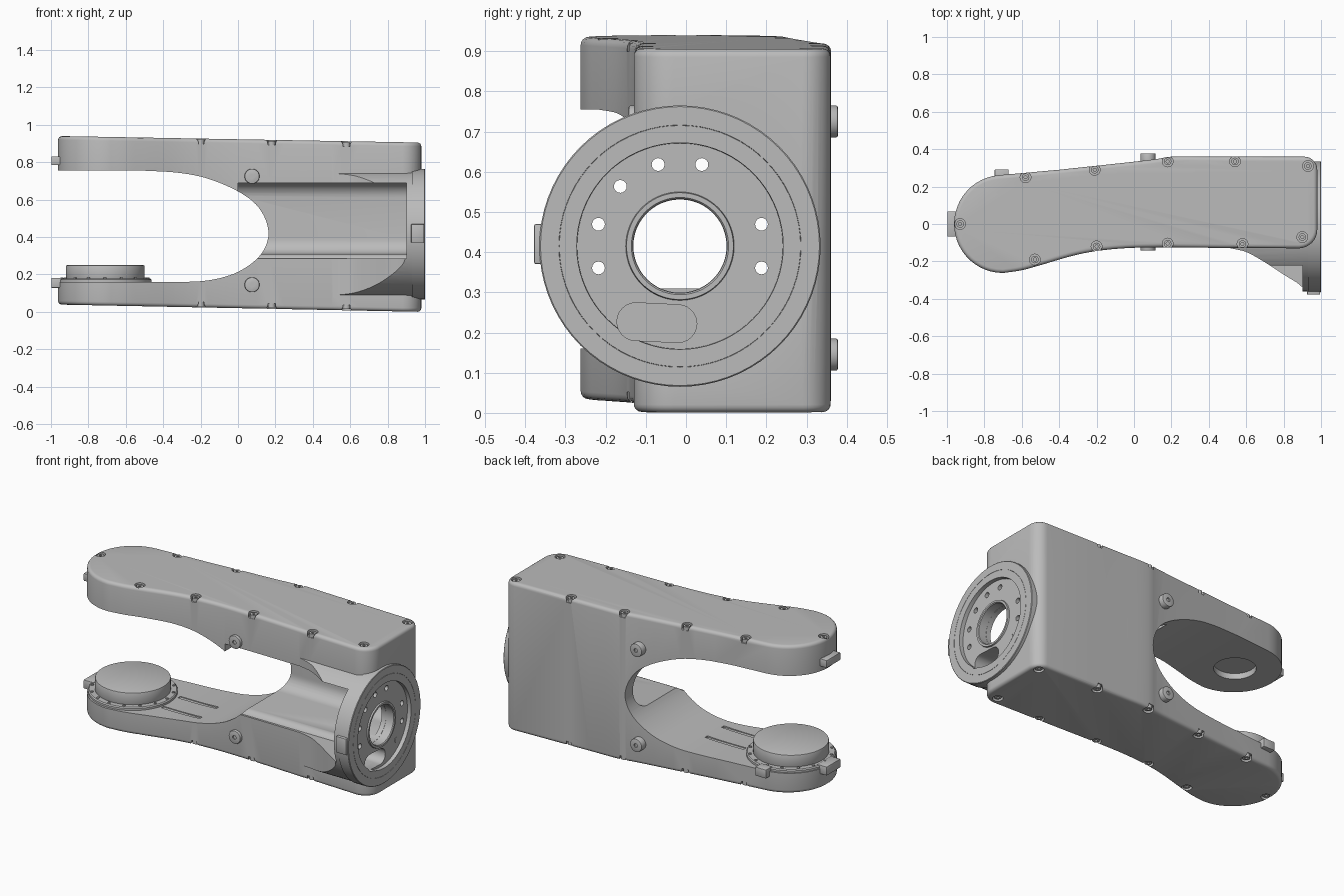
import bpy, bmesh, math
from mathutils import Vector, Matrix

if "Cube" in bpy.data.objects:
    bpy.data.objects.remove(bpy.data.objects["Cube"])

grey = bpy.data.materials.new("machined_grey")
grey.use_nodes = True
colour = (0.5, 0.5, 0.5, 1)
grey.diffuse_color = colour
grey.node_tree.nodes["Principled BSDF"].inputs["Base Color"].default_value = colour

AXIS_Y, AXIS_Z = -0.015, 0.415   # flange axis
WRIST = -0.71                    # fork joint position


def finish(bm, name):
    bmesh.ops.recalc_face_normals(bm, faces=bm.faces)
    mesh = bpy.data.meshes.new(name)
    bm.to_mesh(mesh)
    bm.free()
    mesh.materials.append(grey)
    ob = bpy.data.objects.new(name, mesh)
    bpy.context.collection.objects.link(ob)
    return ob


def prism(name, pts, axis, lo, hi):
    """Extrude a 2D outline along an axis."""
    place = {"x": lambda a, b, t: (t, a, b), "y": lambda a, b, t: (a, t, b),
             "z": lambda a, b, t: (a, b, t)}[axis]
    bm = bmesh.new()
    base = [bm.verts.new(place(a, b, lo)) for a, b in pts]
    top = [bm.verts.new(place(a, b, hi)) for a, b in pts]
    bm.faces.new(base)
    bm.faces.new(top)
    for i in range(len(pts)):
        j = (i + 1) % len(pts)
        bm.faces.new((base[i], base[j], top[j], top[i]))
    return finish(bm, name)


def arc(cx, cy, r, start, end, n=12):
    steps = [math.radians(start + (end - start) * i / n) for i in range(n + 1)]
    return [(cx + r * math.cos(a), cy + r * math.sin(a)) for a in steps]


def cyl(name, axis, a, b, r, lo, hi, n=32):
    return prism(name, arc(a, b, r, 0, 360 - 360 / n, n - 1), axis, lo, hi)


def spline(pts, n=5):
    """Smooth curve through a few points."""
    v = [Vector(p) for p in pts]
    v = [v[0] * 2 - v[1]] + v + [v[-1] * 2 - v[-2]]
    out = []
    for p, q, r, s in zip(v, v[1:], v[2:], v[3:]):
        for i in range(n):
            t = i / n
            w = (2 * q + (r - p) * t + (2 * p - 5 * q + 4 * r - s) * t * t
                 + (3 * q - p - 3 * r + s) * t ** 3) / 2
            out.append(tuple(w))
    return out + [tuple(pts[-1])]


def combine(ob, others, op="DIFFERENCE"):
    """Apply booleans; an empty result is retried with the other solver, else undone."""
    bpy.context.view_layer.objects.active = ob
    for other in others:
        for solver in ("EXACT", "MANIFOLD"):
            before = ob.data.copy()
            mod = ob.modifiers.new("cut", "BOOLEAN")
            mod.operation, mod.object, mod.solver = op, other, solver
            bpy.ops.object.modifier_apply(modifier=mod.name)
            if len(ob.data.polygons) > 3:
                bpy.data.meshes.remove(before)
                break
            ob.data = before
        bpy.data.objects.remove(other)


def bevel(ob, test, width, segments):
    bm = bmesh.new()
    bm.from_mesh(ob.data)
    bmesh.ops.bevel(bm, geom=[e for e in bm.edges if test(e)], offset=width,
                    segments=segments, profile=0.5, affect="EDGES", clamp_overlap=False)
    bm.to_mesh(ob.data)
    bm.free()


def rim(e):
    return abs(e.calc_face_angle(0)) > 1.2


def lathe(name, profile, centre, axis, n=72):
    """Revolve a closed (height, radius) profile."""
    bm = bmesh.new()
    rings = []
    for i in range(n):
        a = 2 * math.pi * i / n
        rings.append([bm.verts.new((r * math.cos(a), r * math.sin(a), h)) for h, r in profile])
    for i in range(n):
        p, q = rings[i], rings[(i + 1) % n]
        for k in range(len(profile)):
            m = (k + 1) % len(profile)
            bm.faces.new((p[k], q[k], q[m], p[m]))
    turn = Matrix.Rotation(math.pi / 2, 4, "Y") if axis == "x" else Matrix()
    bmesh.ops.transform(bm, matrix=Matrix.Translation(centre) @ turn, verts=bm.verts)
    return finish(bm, name)


def top_z(x):
    return 0.923 - 0.018 * x


def bottom_z(x):
    return 0.02 - 0.02 * x


# Fork body: plan outline with sloping, rounded top and bottom
outline = spline([(0.88, -0.13), (0.5, -0.128), (0.1, -0.125), (-0.12, -0.135), (-0.3, -0.163),
                  (-0.5, -0.22), (-0.6, -0.247), (-0.7, -0.262)])
outline += arc(-0.7, 0, 0.262, 262, 96, 24)
outline += spline([(-0.4, 0.29), (0.08, 0.342), (0.2, 0.36), (0.4, 0.36)], 4)
outline += arc(0.91, 0.29, 0.07, 90, 0, 8) + arc(0.88, -0.03, 0.1, 0, -85, 8)
body = prism("fork_body", outline, "z", 0, 1)
for v in body.data.vertices:
    v.co.z = top_z(v.co.x) if v.co.z > 0.5 else bottom_z(v.co.x)
bevel(body, rim, 0.02, 4)

# Fork opening
slot = [(-1.3, 0.755)] + spline([(-0.5, 0.755), (-0.33, 0.745), (-0.18, 0.718), (-0.03, 0.66),
                                 (0.08, 0.59), (0.14, 0.51), (0.163, 0.42), (0.14, 0.335),
                                 (0.08, 0.265), (-0.02, 0.205), (-0.15, 0.17), (-0.3, 0.16),
                                 (-0.5, 0.16)]) + [(-1.3, 0.16)]
combine(body, [prism("slot_cutter", slot, "y", -1, 1)])

# Flared neck that joins the body to the flange
flare = spline([(0.46, -0.1), (0.5, -0.125), (0.6, -0.15), (0.7, -0.205), (0.8, -0.27), (0.88, -0.32),
                (0.9, -0.345)]) + [(0.9, -0.4), (0.95, -0.4), (0.95, 0.3), (0.46, 0.3)]
neck = prism("neck", flare, "z", 0.05, 0.8)
combine(neck, [cyl("neck_round", "x", AXIS_Y, AXIS_Z, 0.345, 0.3, 0.96, 72)], "INTERSECT")
combine(body, [neck], "UNION")

# Side channel, flange seat, bore and end holes
channel = [(-0.6, 0.69)] + arc(0.2, 0.61, 0.08, 90, 0, 8) + arc(0.2, 0.39, 0.08, 0, -90, 8)
channel += arc(-0.07, 0.26, 0.05, 90, 150, 6) + [(-0.6, 0.285)]
pocket = arc(-0.125, 0.227, 0.047, 270, 90) + arc(-0.02, 0.222, 0.047, 90, -90)


def end_cutters():
    spots = arc(AXIS_Y, AXIS_Z, 0.21, -15, 15, 1) + arc(AXIS_Y, AXIS_Z, 0.21, 75, 195, 4)
    cuts = [cyl("bolt_cutter", "x", y, z, 0.016, 0.85, 1.1, 16) for y, z in spots]
    return cuts + [prism("pocket_cutter", pocket, "x", 0.84, 1.1)]


combine(body, [prism("channel_cutter", channel, "x", 0.0, 0.9),
               cyl("seat_cutter", "x", AXIS_Y, AXIS_Z, 0.348, 0.93, 1.2, 72),
               cyl("bore_cutter", "x", AXIS_Y, AXIS_Z, 0.116, 0.8, 1.1, 48)] + end_cutters())

# Round port under the upper arm
combine(body, [cyl("port_cutter", "z", WRIST, 0, 0.115, 0.7, 0.79, 40)])

# Shallow cable grooves on the lower arm
for y in (-0.07, 0.09):
    groove = prism("groove_cutter", [(-0.46, y - 0.012), (-0.2, y - 0.012), (-0.2, y + 0.012),
                                     (-0.46, y + 0.012)], "z", 0.155, 0.2)
    combine(body, [groove])

# Cover screws in notches around both covers
spots = [(-0.93, 0), (-0.58, 0.25), (-0.21, 0.29), (0.18, 0.335), (0.54, 0.335), (0.93, 0.31),
         (0.9, -0.07), (0.58, -0.107), (0.18, -0.105), (-0.2, -0.12), (-0.53, -0.19)]
for x, y in spots:
    for z, s in ((top_z(x), 1), (bottom_z(x), -1)):
        lo, hi = sorted((z - s * 0.028, z + s * 0.05))
        combine(body, [cyl("notch_cutter", "z", x, y, 0.029, lo, hi, 20)])
        lo, hi = sorted((z - s * 0.035, z - s * 0.006))
        screw = cyl("cover_screw", "z", x, y, 0.02, lo, hi, 16)
        lo, hi = sorted((z - s * 0.016, z + s * 0.05))
        combine(screw, [cyl("socket_cutter", "z", x, y, 0.009, lo, hi, 6)])

# Flange ring: raised rim with a fine groove, sunken face, bore lip
flange = lathe("flange", [(0.9, 0.117), (0.98, 0.117), (0.985, 0.121), (0.985, 0.133), (0.976, 0.135),
                          (0.976, 0.256), (1.0, 0.257), (1.0, 0.3), (0.998, 0.3005), (0.998, 0.301),
                          (1.0, 0.3015), (1.0, 0.347), (0.997, 0.35), (0.93, 0.35), (0.93, 0.3),
                          (0.9, 0.28)], (0, AXIS_Y, AXIS_Z), "x")
combine(flange, end_cutters())
cyl("flange_plug", "x", 0.133, 0.267, 0.016, 0.96, 0.978, 16)


def box(name, x0, x1, y0, y1, z0, z1):
    ob = prism(name, [(x0, y0), (x1, y0), (x1, y1), (x0, y1)], "z", z0, z1)
    bevel(ob, rim, 0.005, 2)


box("flange_tab", 0.925, 0.995, -0.378, -0.33, 0.37, 0.47)

# Fork end tabs
box("upper_end_tab", -0.998, -0.93, -0.067, 0.067, 0.785, 0.832)
box("lower_end_tab", -0.998, -0.93, -0.067, 0.067, 0.128, 0.182)
box("lower_back_tab", -0.745, -0.67, 0.23, 0.292, 0.128, 0.182)

# Joint disc on its bolted ring
lathe("joint_ring", [(0.14, 0.1), (0.178, 0.1), (0.178, 0.242), (0.172, 0.248), (0.14, 0.248)],
      (WRIST, 0, 0), "z")
disc = cyl("joint_disc", "z", WRIST, 0, 0.21, 0.17, 0.25, 72)
bevel(disc, rim, 0.006, 2)
for x, y in arc(WRIST, 0, 0.23, 0, 337.5, 15):
    cyl("ring_bolt", "z", x, y, 0.008, 0.17, 0.184, 10)

# Round side bosses with sockets, front and back
for z in (0.725, 0.145):
    for y0, y1, y2 in ((-0.1, -0.143, -0.136), (0.3, 0.378, 0.37)):
        boss = cyl("side_boss", "y", 0.075, z, 0.04, min(y0, y1), max(y0, y1))
        bevel(boss, rim, 0.005, 2)
        lo, hi = sorted((y2, y1 * 1.2))
        combine(boss, [cyl("socket_cutter", "y", 0.075, z, 0.012, lo, hi, 12)])

for ob in bpy.context.collection.objects:
    if ob.type == "MESH":
        bpy.ops.object.select_all(action="DESELECT")
        ob.select_set(True)
        bpy.context.view_layer.objects.active = ob
        bpy.ops.object.shade_smooth_by_angle(angle=math.radians(32))
